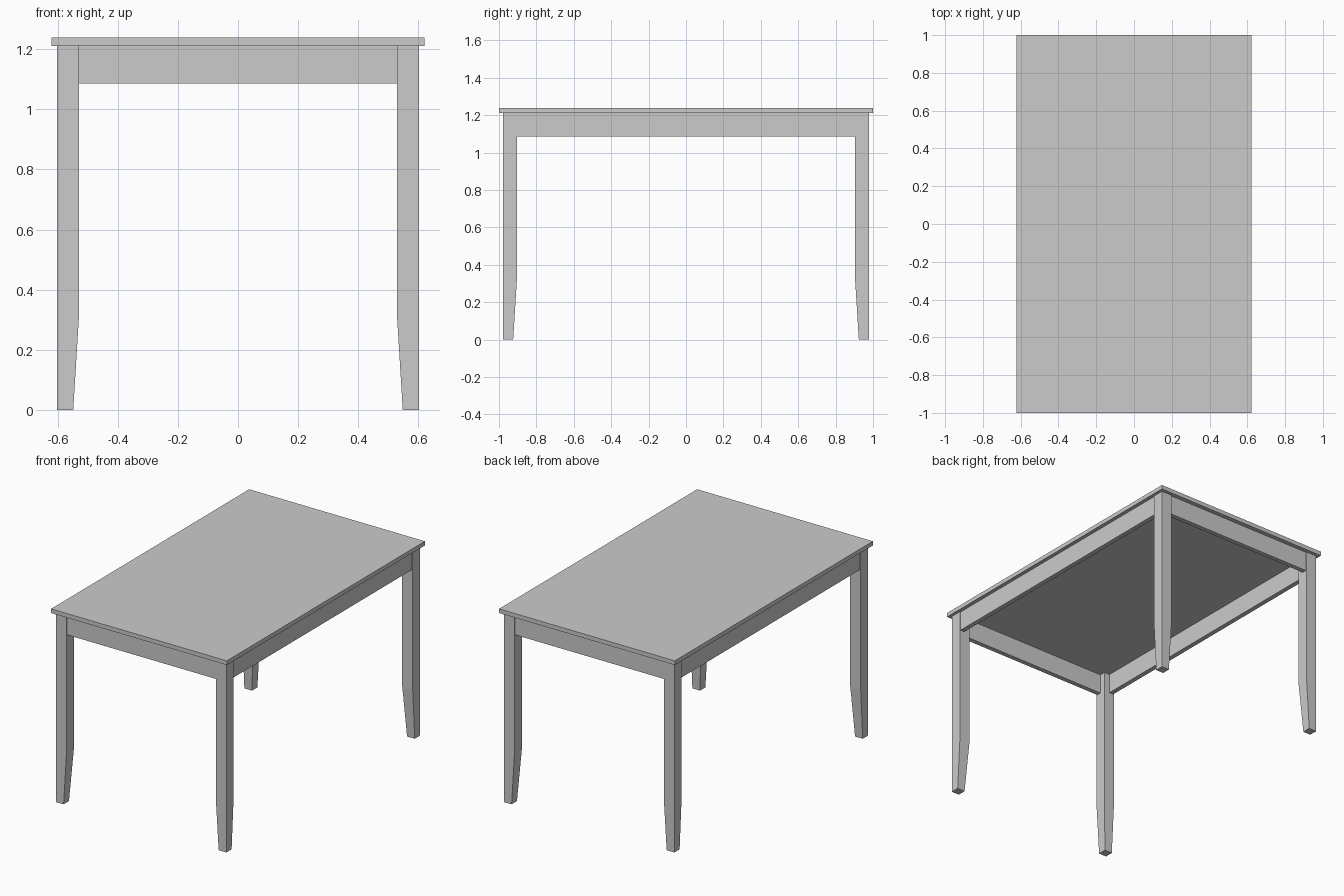
import bpy, bmesh

if "Cube" in bpy.data.objects:
    bpy.data.objects.remove(bpy.data.objects["Cube"])


def new_object(name, bm):
    bmesh.ops.recalc_face_normals(bm, faces=bm.faces[:])
    mesh = bpy.data.meshes.new(name)
    bm.to_mesh(mesh)
    bm.free()
    ob = bpy.data.objects.new(name, mesh)
    bpy.context.collection.objects.link(ob)
    return ob


def box(name, x0, x1, y0, y1, z0, z1):
    bm = bmesh.new()
    bmesh.ops.create_cube(bm, size=1)
    for v in bm.verts:
        v.co = (x1 if v.co.x > 0 else x0,
                y1 if v.co.y > 0 else y0,
                z1 if v.co.z > 0 else z0)
    return new_object(name, bm)


def leg(name, sx, sy):
    # Square post whose two inner faces taper towards the foot
    bm = bmesh.new()
    ox, oy = 0.602, 0.978
    rings = []
    for z, w in ((0, 0.054), (0.325, 0.074), (TOP_Z, 0.074)):
        pts = ((ox, oy), (ox - w, oy), (ox - w, oy - w), (ox, oy - w))
        rings.append([bm.verts.new((sx * x, sy * y, z)) for x, y in pts])
    for a, b in zip(rings, rings[1:]):
        for i in range(4):
            j = (i + 1) % 4
            bm.faces.new((a[i], a[j], b[j], b[i]))
    bm.faces.new(rings[0])
    bm.faces.new(rings[-1])
    return new_object(name, bm)


TOP_Z = 1.211
APRON_Z = 1.086

# Table top
box("table_top", -0.621, 0.621, -1, 1, TOP_Z, 1.238)

# Tapered legs
for sx, side in ((-1, "left"), (1, "right")):
    for sy, end in ((-1, "front"), (1, "back")):
        leg(f"{end}_{side}_leg", sx, sy)

# Aprons between the legs, set slightly back from the leg faces
for s, end in ((-1, "front"), (1, "back")):
    y0, y1 = sorted((s * 0.942, s * 0.972))
    box(f"{end}_apron", -0.528, 0.528, y0, y1, APRON_Z, TOP_Z)
for s, side in ((-1, "left"), (1, "right")):
    x0, x1 = sorted((s * 0.567, s * 0.597))
    box(f"{side}_apron", x0, x1, -0.904, 0.904, APRON_Z, TOP_Z)
